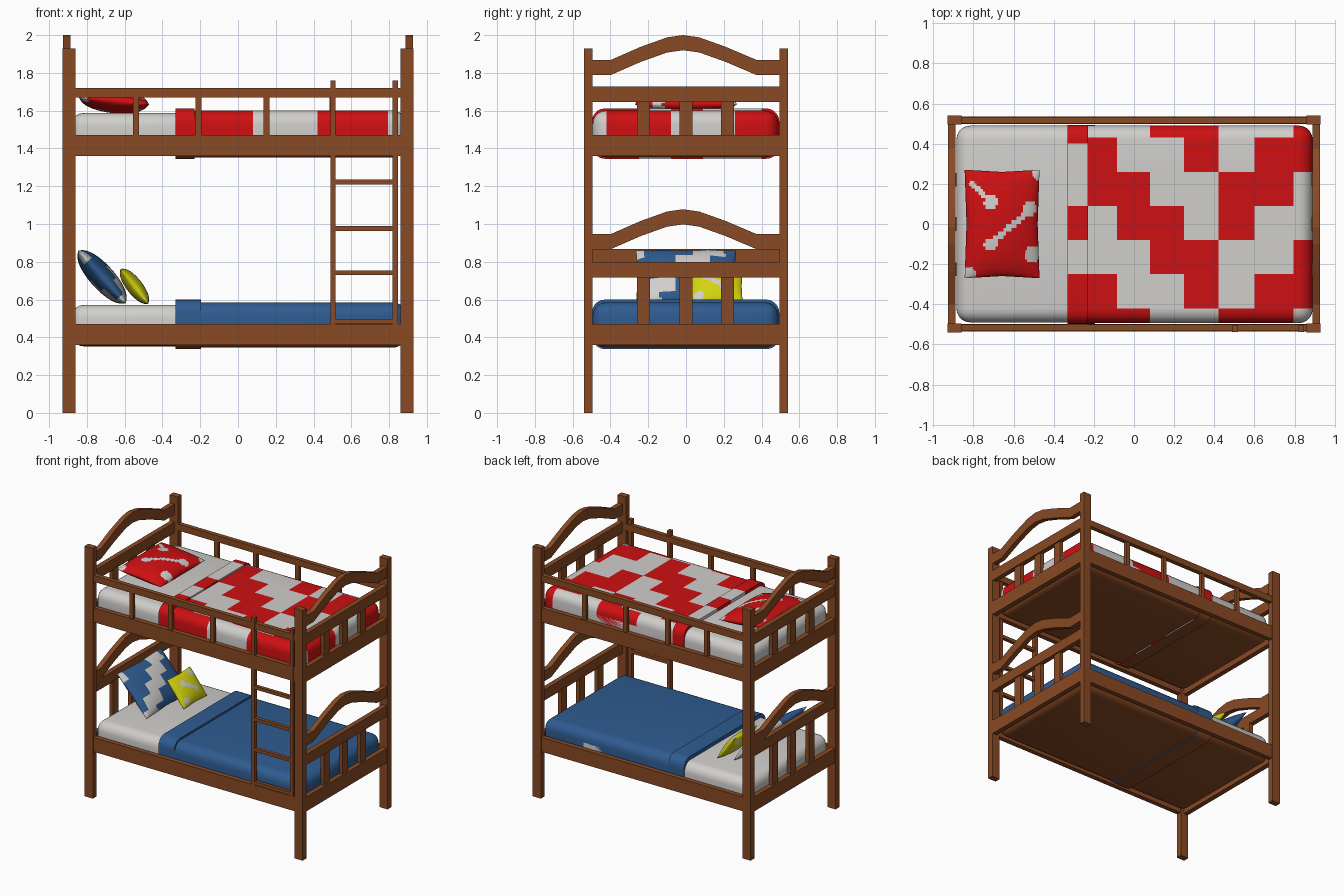
import bpy, bmesh, math
from mathutils import Vector, Matrix

cube = bpy.data.objects.get("Cube")
if cube:
    bpy.data.objects.remove(cube, do_unlink=True)


def material(name, rgb):
    m = bpy.data.materials.new(name)
    m.use_nodes = True
    m.diffuse_color = (*rgb, 1)
    m.node_tree.nodes["Principled BSDF"].inputs["Base Color"].default_value = (*rgb, 1)
    return m


WOOD = material("warm_wood", (0.25, 0.068, 0.018))
WHITE = material("white_linen", (0.63, 0.62, 0.6))
RED = material("red_cloth", (0.62, 0.005, 0.006))
BLUE = material("blue_cloth", (0.028, 0.105, 0.28))
YELLOW = material("yellow_cloth", (0.65, 0.65, 0.005))


def finish(bm, name, mats, rule=None, smooth=False):
    """Turn a bmesh into an object, colouring faces by rule(centre, normal)."""
    bmesh.ops.recalc_face_normals(bm, faces=bm.faces)
    if rule:
        for f in bm.faces:
            f.material_index = rule(f.calc_center_median(), f.normal)
    mesh = bpy.data.meshes.new(name)
    bm.to_mesh(mesh)
    bm.free()
    for m in mats:
        mesh.materials.append(m)
    ob = bpy.data.objects.new(name, mesh)
    bpy.context.collection.objects.link(ob)
    if smooth:
        bpy.ops.object.select_all(action="DESELECT")
        ob.select_set(True)
        bpy.context.view_layer.objects.active = ob
        bpy.ops.object.shade_smooth_by_angle(angle=math.radians(40))
    return ob


def box_mesh(x, y, z):
    bm = bmesh.new()
    bmesh.ops.create_cube(bm, size=1)
    for v in bm.verts:
        v.co = [r[0] + (c + 0.5) * (r[1] - r[0]) for c, r in zip(v.co, (x, y, z))]
    return bm


def board(name, x, y, z):
    return finish(box_mesh(x, y, z), name, [WOOD])


def span(c, w):
    return (c - w / 2, c + w / 2)


# Corner posts
for sx in (-1, 1):
    for sy in (-1, 1):
        board("corner_post", span(sx * 0.895, 0.07), span(sy * 0.518, 0.046), (0, 1.93))

# Long bed rails
for base in (0.36, 1.36):
    for sy in (-1, 1):
        board("bed_side_rail", (-0.87, 0.87), span(sy * 0.517, 0.036), (base, base + 0.11))

# Upper guard rails with balusters
for sy, xs in ((-1, (-0.54, -0.21, 0.15)), (1, (-0.54, -0.21, 0.15, 0.5))):
    board("guard_rail", (-0.87, 0.87), span(sy * 0.517, 0.034), (1.67, 1.72))
    for x in xs:
        board("guard_baluster", span(x, 0.032), span(sy * 0.517, 0.026), (1.46, 1.68))

# Head and foot boards
ARCH = [(-0.5, 0), (-0.4, 0), (-0.24, 0.07), (-0.1, 0.12), (-0.015, 0.132),
        (0.07, 0.12), (0.21, 0.07), (0.375, 0), (0.5, 0)]


def arch(x0, x1, z):
    bm = bmesh.new()
    rings = [[bm.verts.new((x, y, z + h + dz)) for x, dz in
              ((x0, 0), (x1, 0), (x1, 0.08), (x0, 0.08))] for y, h in ARCH]
    for a, b in zip(rings, rings[1:]):
        for i in range(4):
            j = (i + 1) % 4
            bm.faces.new((a[i], a[j], b[j], b[i]))
    bm.faces.new(rings[0])
    bm.faces.new(rings[-1])
    finish(bm, "arched_top_rail", [WOOD])


for sx in (-1, 1):
    for base, arch_z in ((0.36, 0.866), (1.36, 1.788)):
        rail = 0.717 if base < 1 else 1.647
        if sx < 0 and base < 1:
            rail = 0.785
        xr = span(sx * 0.907, 0.038)
        board("end_bottom_rail", xr, (-0.5, 0.5), (base, base + 0.11))
        board("end_middle_rail", xr, (-0.5, 0.5), (rail, rail + 0.082))
        arch(*xr, arch_z)
        for y in (-0.225, 0, 0.22):
            board("end_slat", span(sx * 0.9, 0.03), span(y, 0.068), (base + 0.1, rail + 0.01))

# Ladder
for x in (0.503, 0.833):
    board("ladder_upright", span(x, 0.028), (-0.539, -0.505), (0.47, 1.76))
for z in (0.485, 0.742, 0.976, 1.222):
    board("ladder_rung", (0.51, 0.83), (-0.535, -0.508), span(z, 0.025))

# Bedding
COLS = [-0.245, -0.085, 0.08, 0.25, 0.42, 0.6, 0.795]
ROW = 0.17


def bedding(name, x, y, z, mats, rule, along_x=False, cuts_x=(), cuts_y=()):
    bm = box_mesh(x, y, z)
    edges = [e for e in bm.edges if not along_x
             or abs(e.verts[0].co.x - e.verts[1].co.x) > 0.01]
    bmesh.ops.bevel(bm, geom=edges, offset=0.07, segments=5, profile=0.5, affect="EDGES")
    for axis, cuts in ((0, cuts_x), (1, cuts_y)):
        for c in cuts:
            co, no = Vector(), Vector()
            co[axis], no[axis] = c, 1
            bmesh.ops.bisect_plane(bm, geom=bm.verts[:] + bm.edges[:] + bm.faces[:],
                                   plane_co=co, plane_no=no)
    # The underside is boarded in wood
    finish(bm, name, mats + [WOOD],
           lambda c, n: len(mats) if n.z < -0.45 else rule(c, n), True)


def quilt_rule(c, n):
    """Stepped bands, two rows red and two white, reversing after the fifth column."""
    col = sum(c.x > k for k in COLS[1:])
    step = col if col < 5 else 0
    shift = step if col < 4 else (1, 0, -1)[col - 4]
    row = math.floor((0.43 - c.y) / ROW) - shift
    return 0 if row % 4 < 2 else 1


def fold_rule(c, n):
    return 0 if c.y > 0.4 or -0.08 < c.y < 0.09 or c.y < -0.25 else 1


def plain(c, n):
    return 0


ROWS = [0.43 - ROW * i for i in range(6)]
bedding("lower_mattress", (-0.885, 0.6), (-0.49, 0.49), (0.352, 0.572), [WHITE], plain)
bedding("lower_blanket", (-0.33, 0.89), (-0.494, 0.49), (0.345, 0.585), [BLUE], plain)
bedding("lower_blanket_fold", (-0.33, -0.195), (-0.498, 0.494), (0.337, 0.6), [BLUE], plain, True)
bedding("upper_mattress", (-0.885, 0.6), (-0.49, 0.49), (1.36, 1.588), [WHITE], plain)
bedding("upper_quilt", (-0.33, 0.89), (-0.494, 0.49), (1.353, 1.6), [RED, WHITE],
        quilt_rule, False, COLS, ROWS)
bedding("upper_quilt_fold", (-0.33, -0.23), (-0.498, 0.494), (1.345, 1.612), [RED, WHITE],
        fold_rule, True, (), [0.4, 0.09, -0.08, -0.25])


# Pillows
def pillow(name, length, width, thick, place, tilt, mats, rule, n=44):
    bm = bmesh.new()
    for side in (-1, 1):
        made = bmesh.ops.create_grid(bm, x_segments=n, y_segments=n, size=1)
        for v in made["verts"]:
            u, w = (math.sin(math.pi / 2 * k) for k in v.co.xy)
            puff = math.sqrt(max(0, (1 - u * u) * (1 - w * w)))
            v.co = (u * length / 2 * (1 - 0.05 * (1 - abs(w)) * u * u),
                    w * width / 2 * (1 - 0.04 * (1 - abs(u)) * w * w),
                    side * thick / 2 * puff)
    bmesh.ops.remove_doubles(bm, verts=bm.verts, dist=0.0002)
    ob = finish(bm, name, mats, rule, True)
    ob.matrix_world = Matrix.Translation(place) @ Matrix.Rotation(math.radians(tilt), 4, "Y")


def bones(strokes, blobs):
    """White where a point lies on a thin stroke or inside a round end."""
    def rule(c, n):
        p = Vector(c.xy)
        for a, b in strokes:
            a, b = Vector(a), Vector(b)
            t = max(0, min(1, (p - a).dot(b - a) / (b - a).length_squared))
            if (p - a.lerp(b, t)).length < 0.014:
                return 1
        return int(any((p - Vector((x, y))).length < r for x, y, r in blobs))
    return rule


def stairs(c, n):
    col = math.floor((c.x + 0.2) / 0.085)
    return int(math.floor((c.y + 0.22) / 0.085 + col) % 5 > 2)


red_marks = bones([((-0.155, 0.2), (-0.06, 0.11)), ((-0.065, -0.1), (0.135, 0.07))],
                  [(-0.06, 0.11, 0.036), (-0.065, -0.1, 0.032), (0.135, 0.08, 0.036),
                   (0.15, -0.15, 0.042), (0.18, 0.25, 0.03), (-0.17, -0.25, 0.035)])
yellow_marks = bones([((-0.04, -0.05), (0.03, 0.04))],
                     [(-0.04, -0.05, 0.025), (0.03, 0.04, 0.025),
                      (-0.08, 0.09, 0.025), (0.08, -0.09, 0.025)])
pillow("upper_pillow", 0.375, 0.54, 0.13, (-0.657, 0, 1.652), 6, [RED, WHITE], red_marks)
pillow("lower_large_pillow", 0.375, 0.53, 0.13, (-0.72, 0, 0.72), 48, [BLUE, WHITE], stairs)
pillow("lower_small_pillow", 0.235, 0.28, 0.085, (-0.548, 0.16, 0.67), 52,
       [YELLOW, WHITE], yellow_marks)
